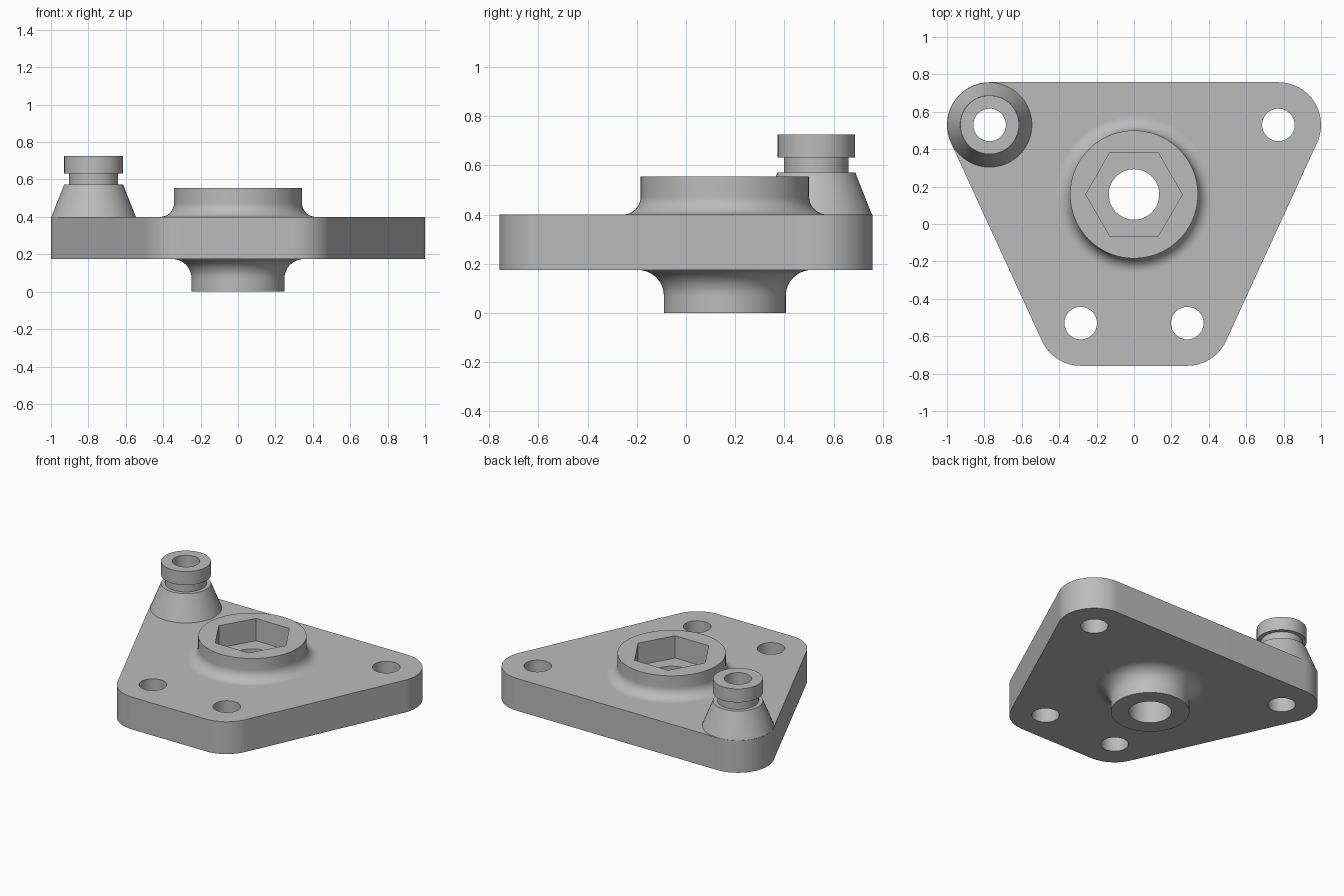
import bpy, bmesh
from math import sin, cos, pi, atan2, radians
from mathutils import Matrix, Vector

if "Cube" in bpy.data.objects:
    bpy.data.objects.remove(bpy.data.objects["Cube"])

mat = bpy.data.materials.new("cast grey")
mat.use_nodes = True
GREY = (0.5, 0.5, 0.5, 1)
mat.diffuse_color = GREY
mat.node_tree.nodes["Principled BSDF"].inputs["Base Color"].default_value = GREY

# Main dimensions
PLATE_LOW, PLATE_TOP, CORNER = 0.175, 0.40, 0.228
WIDE, NARROW, REACH = 0.772, 0.285, 0.53
HUB = Vector((0, 0.158, 0))
BOLT = 0.087


def arc(cx, cy, r, start, end, steps):
    span = end - start
    return [(cx + r * cos(start + span * i / steps),
             cy + r * sin(start + span * i / steps)) for i in range(steps + 1)]


def add_object(name, bm):
    bmesh.ops.recalc_face_normals(bm, faces=bm.faces)
    mesh = bpy.data.meshes.new(name)
    bm.to_mesh(mesh)
    bm.free()
    mesh.materials.append(mat)
    obj = bpy.data.objects.new(name, mesh)
    bpy.context.collection.objects.link(obj)
    return obj


def prism(name, outline, low, high):
    bm = bmesh.new()
    face = bm.faces.new([bm.verts.new((x, y, low)) for x, y in outline])
    top = bmesh.ops.extrude_face_region(bm, geom=[face])["geom"]
    bmesh.ops.translate(bm, vec=(0, 0, high - low),
                        verts=[v for v in top if isinstance(v, bmesh.types.BMVert)])
    return add_object(name, bm)


def lathe(name, profile, centre, steps=72):
    """Solid of revolution; the profile starts and ends on the axis."""
    bm = bmesh.new()
    verts = [bm.verts.new((r, 0, z)) for r, z in profile]
    edges = [bm.edges.new(pair) for pair in zip(verts, verts[1:])]
    bmesh.ops.spin(bm, geom=verts + edges, cent=(0, 0, 0), axis=(0, 0, 1),
                   angle=2 * pi, steps=steps, use_duplicate=False)
    bmesh.ops.remove_doubles(bm, verts=bm.verts, dist=0.0001)
    bmesh.ops.translate(bm, vec=centre, verts=bm.verts)
    return add_object(name, bm)


def combine(target, tool, operation):
    mod = target.modifiers.new(tool.name, 'BOOLEAN')
    mod.operation, mod.solver, mod.object = operation, 'EXACT', tool
    bpy.context.view_layer.objects.active = target
    bpy.ops.object.modifier_apply(modifier=mod.name)
    bpy.data.objects.remove(tool)


# Tapered plate with rounded corners
slope = atan2(WIDE - NARROW, 2 * REACH)
outline = (arc(WIDE, REACH, CORNER, -slope, pi / 2, 20)
           + arc(-WIDE, REACH, CORNER, pi / 2, pi + slope, 20)
           + arc(-NARROW, -REACH, CORNER, pi + slope, 1.5 * pi, 14)
           + arc(NARROW, -REACH, CORNER, 1.5 * pi, 2 * pi - slope, 14))
body = prism("flange_body", outline, PLATE_LOW, PLATE_TOP)

# Central hub, filleted into the plate above and below
low_r, low_fillet, top_r, top_fillet = 0.248, 0.105, 0.342, 0.075
middle = 0.29
hub = lathe("hub", [(0, 0), (low_r, 0)]
            + arc(low_r + low_fillet, PLATE_LOW - low_fillet, low_fillet, pi, pi / 2, 12)
            + [(low_r + low_fillet, middle), (top_r + top_fillet, middle)]
            + arc(top_r + top_fillet, PLATE_TOP + top_fillet, top_fillet, 1.5 * pi, pi, 12)
            + [(top_r, 0.555), (0, 0.555)], HUB)

# Conical spigot with a necked collar on the right rear corner
spigot = lathe("spigot", [(0, 0.3), (0.2, 0.3), (0.2, PLATE_TOP), (0.226, PLATE_TOP),
                          (0.158, 0.572), (0.131, 0.572), (0.131, 0.632),
                          (0.157, 0.632), (0.157, 0.726), (0, 0.726)],
               Vector((-WIDE, REACH, 0)))
for part in (hub, spigot):
    combine(body, part, 'UNION')

# Through holes and the hexagonal socket
holes = [(WIDE, REACH, BOLT), (-WIDE, REACH, BOLT), (NARROW, -REACH, BOLT),
         (-NARROW, -REACH, BOLT), (HUB.x, HUB.y, 0.135)]
for x, y, r in holes:
    combine(body, lathe("hole_cutter", [(0, -1), (r, -1), (r, 1), (0, 1)],
                        Vector((x, y, 0)), 48), 'DIFFERENCE')
hexagon = arc(HUB.x, HUB.y, 0.258, 0, 2 * pi, 6)[:-1]
combine(body, prism("socket_cutter", hexagon, PLATE_TOP, 1), 'DIFFERENCE')

# Smooth curved walls, crisp edges and flat faces
bpy.ops.object.select_all(action='DESELECT')
body.select_set(True)
bpy.context.view_layer.objects.active = body
bpy.ops.object.shade_smooth_by_angle(angle=radians(25))
weighted = body.modifiers.new("face_weighted_shading", 'WEIGHTED_NORMAL')
weighted.keep_sharp = True
